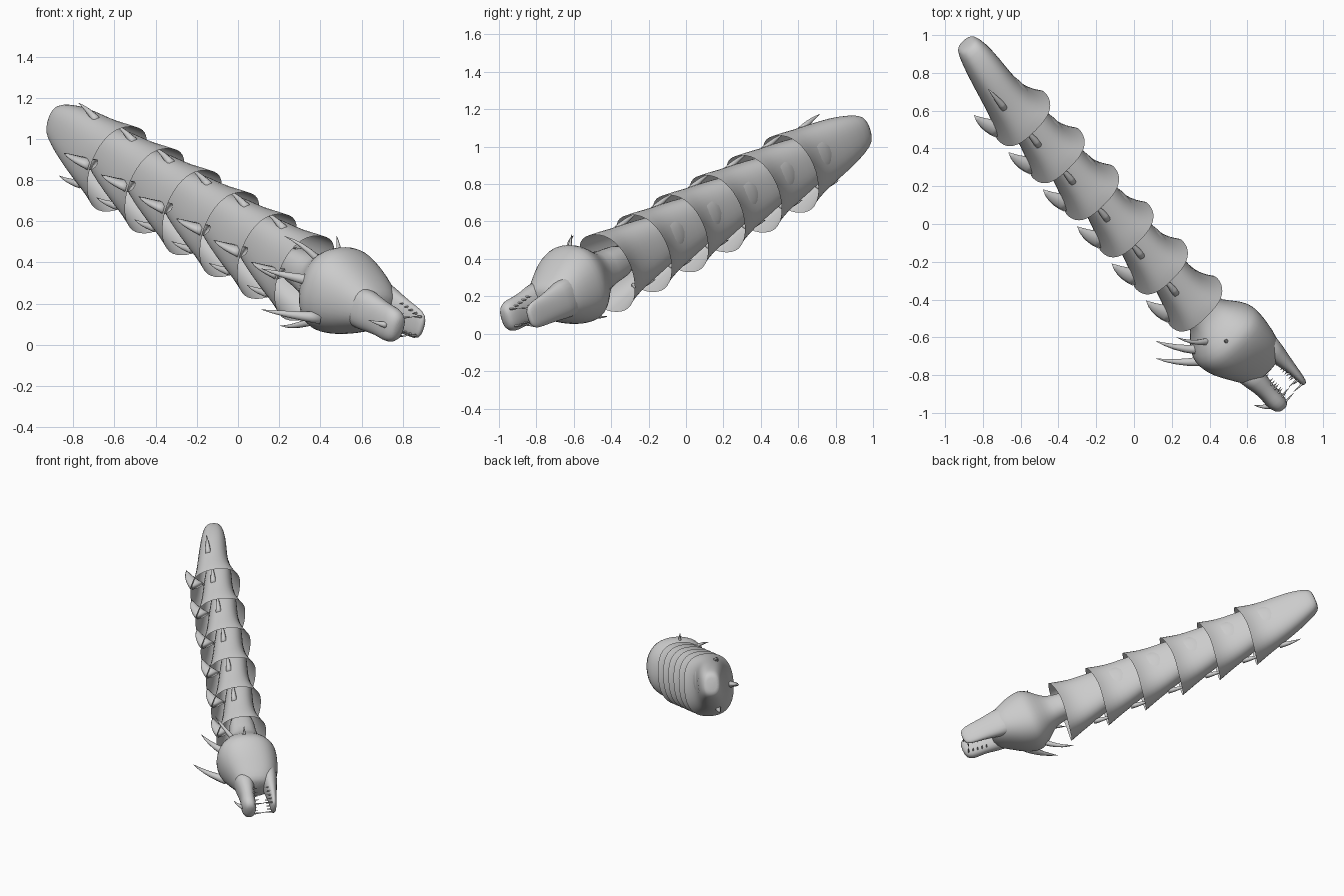
import bpy, math
from mathutils import Vector, Matrix

if "Cube" in bpy.data.objects:
    bpy.data.objects.remove(bpy.data.objects["Cube"])

# Working frame: X runs along the neck to the snout, Y is sideways, Z is dorsal
D = Vector((0.632, -0.681, -0.368)).normalized()
N = Vector((-0.733, -0.68, 0)).normalized()
U = N.cross(D).normalized()
PITCH = 0.288
START = Vector((-0.59, 0.60, 0.87))
FRAME = Matrix((D, U, N)).transposed().to_4x4()
FRAME.translation = START

grey = bpy.data.materials.new("bone_grey")
grey.diffuse_color = (0.6, 0.6, 0.6, 1)
grey.use_nodes = True
grey.node_tree.nodes["Principled BSDF"].inputs["Base Color"].default_value = grey.diffuse_color


def make(name, verts, faces, at=0.0, smooth_levels=0):
    me = bpy.data.meshes.new(name)
    me.from_pydata([FRAME @ (Vector(v) + Vector((at, 0, 0))) for v in verts], [], faces)
    me.materials.append(grey)
    ob = bpy.data.objects.new(name, me)
    bpy.context.collection.objects.link(ob)
    if smooth_levels:
        ob.modifiers.new("round", 'SUBSURF').levels = smooth_levels
        ob.modifiers["round"].render_levels = smooth_levels
    for p in me.polygons:
        p.use_smooth = True
    return ob


def loft(name, stations, at=0.0, power=0.8, sides=20, cap_end=True, cy=0.0):
    """Stations: (x, half width, z low, z high, side lean, y offset)."""
    verts, faces = [], []
    for x, hy, lo, hi, lean, oy in stations:
        for i in range(sides):
            a = 2 * math.pi * i / sides
            c, s = math.cos(a), math.sin(a)
            y = hy * math.copysign(abs(c) ** power, c)
            z = math.copysign(abs(s) ** power, s)
            fwd = lean * (abs(c) + 0.5 * max(0, s))
            verts.append((x + fwd, cy + oy + y, (lo + hi) / 2 + z * (hi - lo) / 2))
    for r in range(len(stations) - 1):
        for i in range(sides):
            j = (i + 1) % sides
            faces.append((r * sides + i, r * sides + j, (r + 1) * sides + j, (r + 1) * sides + i))
    faces.append(tuple(reversed(range(sides))))
    if cap_end:
        k = (len(stations) - 1) * sides
        faces.append(tuple(range(k, k + sides)))
    return make(name, verts, faces, at, 1)


def spike(name, base, tip, radius, bow=(0, 0, 0), at=0.0, sides=8, flat=1.0):
    """Tapered curved horn from base to tip."""
    b, t, w = Vector(base), Vector(tip), Vector(bow)
    axis = (t - b).normalized()
    p = axis.cross(Vector((0.1, 1, 0.05))).normalized()
    q = axis.cross(p)
    verts, faces, rings = [], [], 5
    for r in range(rings):
        f = r / rings
        c = b.lerp(t, f) + w * 4 * f * (1 - f)
        rad = radius * (1 - f) ** 0.8
        for i in range(sides):
            a = 2 * math.pi * i / sides
            verts.append(c + (p * math.cos(a) + q * math.sin(a) * flat) * rad)
    verts.append(t)
    for r in range(rings - 1):
        for i in range(sides):
            j = (i + 1) % sides
            faces.append((r * sides + i, r * sides + j, (r + 1) * sides + j, (r + 1) * sides + i))
    k = (rings - 1) * sides
    faces += [(k + i, k + (i + 1) % sides, len(verts) - 1) for i in range(sides)]
    faces.append(tuple(reversed(range(sides))))
    return make(name, verts, faces, at)


# Six flared neck shells with dorsal spike and side thorns
SHELL = [(-0.515, 0.05, -0.06, 0.02, 0, 0.035), (-0.505, 0.085, -0.085, 0.04, 0, 0.035),
         (-0.44, 0.115, -0.10, 0.065, 0, 0.033), (-0.33, 0.15, -0.10, 0.095, 0, 0.027),
         (-0.20, 0.175, -0.09, 0.125, 0, 0.018), (-0.10, 0.195, -0.095, 0.15, 0.01, 0.01),
         (-0.03, 0.216, -0.125, 0.18, 0.025, 0.005), (0.01, 0.225, -0.155, 0.205, 0.035, 0.0)]
for n in range(6):
    at = n * PITCH
    loft(f"neck_shell_{n + 1}", SHELL, at, cap_end=False)
    spike(f"dorsal_spike_{n + 1}", (-0.01, 0, 0.15), (-0.17, 0, 0.205), 0.055, (0, 0, 0.015), at, flat=0.5)
    for s in (1, -1):
        spike(f"side_thorn_{n + 1}", (-0.15, s * 0.165 + 0.01, 0.06), (-0.31, s * 0.19 + 0.015, 0.055),
              0.022, (0, s * 0.006, 0), at)

# Head, measured from the last shell rim
H = 5 * PITCH
CY = 0.03
SKULL = [(-0.15, 0.09, -0.08, 0.10), (0.06, 0.095, -0.075, 0.11), (0.13, 0.125, -0.10, 0.14),
         (0.19, 0.185, -0.15, 0.20), (0.25, 0.222, -0.19, 0.235), (0.30, 0.22, -0.195, 0.24),
         (0.38, 0.195, -0.19, 0.22), (0.47, 0.145, -0.175, 0.165), (0.54, 0.105, -0.14, 0.13),
         (0.575, 0.075, -0.08, 0.09)]
UPPER = [(0.46, 0.11, -0.01, 0.155), (0.56, 0.10, 0.0, 0.13), (0.66, 0.085, 0.015, 0.11),
         (0.72, 0.09, 0.01, 0.12), (0.77, 0.08, 0.015, 0.11), (0.795, 0.045, 0.03, 0.085)]
LOWER = [(0.40, 0.13, -0.18, -0.03), (0.52, 0.10, -0.165, -0.05), (0.65, 0.08, -0.145, -0.085),
         (0.74, 0.075, -0.135, -0.09), (0.775, 0.045, -0.125, -0.095)]
for name, rows in (("skull", SKULL), ("upper_jaw", UPPER), ("lower_jaw", LOWER)):
    loft(name, [r + (0, 0) for r in rows], H, 0.85, cy=CY)

# Crown horns
HORNS = [((0.24, 0.06, 0.15), (0.017, 0.04, 0.315), 0.032, (0.01, 0, 0.012)),
         ((0.36, -0.083, 0.17), (0.155, -0.12, 0.378), 0.032, (0.01, 0, 0.012)),
         ((0.20, 0.13, 0.09), (0.017, 0.21, 0.22), 0.022, (0.01, 0.02, 0.01)),
         ((0.24, 0.17, 0.04), (0.185, 0.28, 0.04), 0.02, (0.01, 0, 0)),
         ((0.24, -0.14, 0.086), (0.04, -0.25, 0.108), 0.022, (0, -0.015, 0.01))]
for b, t, r, w in HORNS:
    spike("crown_horn", b, t, r, w, H)
spike("nose_horn", (0.74, CY, 0.10), (0.67, CY, 0.165), 0.018, (0.01, 0, 0), H)

# Teeth on both jaws, longest at the front
for s in (1, -1):
    for k in range(5):
        x = 0.63 + 0.033 * k
        size = 0.055 if k == 4 else 0.024
        y = CY + s * (0.065 - 0.004 * k)
        spike("upper_tooth", (x, y, 0.03), (x - 0.005, y, 0.014 - size), 0.007, at=H, sides=5)
        spike("lower_tooth", (x - 0.01, y, -0.10), (x - 0.01, y, -0.088 + size), 0.007, at=H, sides=5)
